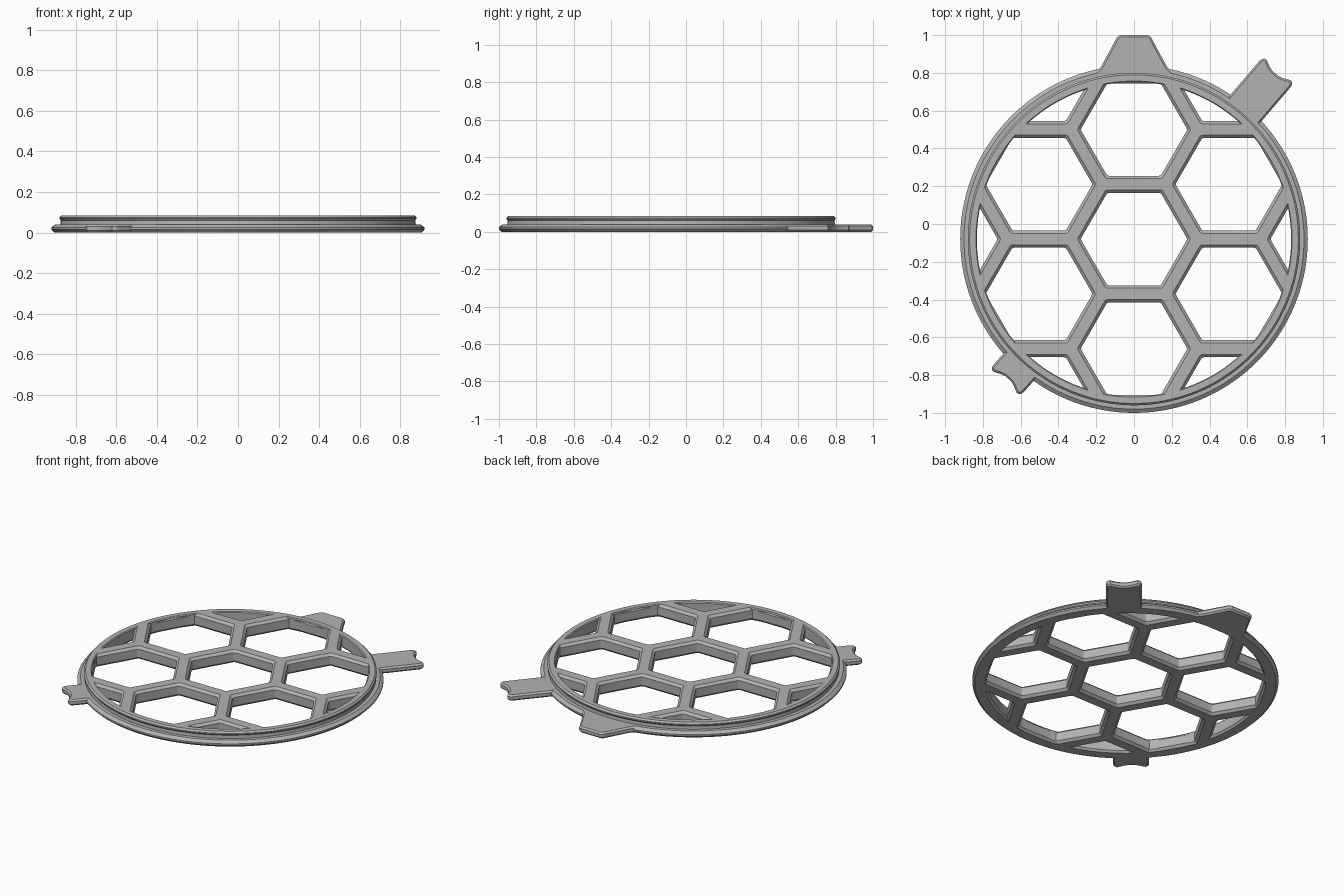
import bpy, bmesh, math
from mathutils import Vector

if "Cube" in bpy.data.objects:
    bpy.data.objects.remove(bpy.data.objects["Cube"])

CENTER = Vector((0, -0.08))   # centre of the disc; the tabs reach out from it
PITCH = 0.58                  # spacing of the honeycomb
APOTHEM = 0.245
HOLE_RADIUS = 0.832           # inside of the rim
HEIGHT = 0.085
LIP = 0.04
SEGMENTS = 144

grey = bpy.data.materials.new("satin grey")
grey.use_nodes = True
colour = (0.45, 0.45, 0.45, 1)
grey.diffuse_color = colour
grey.node_tree.nodes["Principled BSDF"].inputs["Base Color"].default_value = colour


def circle(radius):
    return [CENTER + Vector((math.cos(a), math.sin(a))) * radius
            for a in (math.tau * i / SEGMENTS for i in range(SEGMENTS))]


def hexagon(middle, apothem):
    """Hexagon with flat top and softly rounded corners."""
    points = []
    fillet = 0.02
    core = (apothem - fillet) / math.cos(math.pi / 6)
    for i in range(6):
        a = i * math.pi / 3
        corner = middle + Vector((math.cos(a), math.sin(a))) * core
        for step in (-1, -0.33, 0.33, 1):
            b = a + step * math.pi / 6
            points.append(corner + Vector((math.cos(b), math.sin(b))) * fillet)
    return points


def loft(bm, layers):
    """Closed solid through stacked outlines given as (z, points)."""
    rings = [[bm.verts.new((p.x, p.y, z)) for p in points] for z, points in layers]
    n = len(rings[0])
    for low, high in zip(rings, rings[1:]):
        for i in range(n):
            j = (i + 1) % n
            bm.faces.new((low[i], low[j], high[j], high[i]))
    bm.faces.new(rings[0][::-1])
    bm.faces.new(rings[-1])


def make_object(name, bm):
    bmesh.ops.recalc_face_normals(bm, faces=bm.faces)
    mesh = bpy.data.meshes.new(name)
    bm.to_mesh(mesh)
    bm.free()
    mesh.materials.append(grey)
    obj = bpy.data.objects.new(name, mesh)
    bpy.context.collection.objects.link(obj)
    return obj


def activate(obj):
    bpy.ops.object.select_all(action='DESELECT')
    obj.select_set(True)
    bpy.context.view_layer.objects.active = obj


def boolean(obj, cutter, operation):
    mod = obj.modifiers.new("Boolean", 'BOOLEAN')
    mod.operation = operation
    mod.solver = 'EXACT'
    mod.object = cutter
    activate(obj)
    bpy.ops.object.modifier_apply(modifier=mod.name)
    bpy.data.objects.remove(cutter)


def smooth(obj):
    activate(obj)
    bpy.ops.object.shade_smooth_by_angle(angle=math.radians(25))


# Disc with a chamfered lip and a raised rim
bm = bmesh.new()
rim = [(0, 0.905), (0.015, 0.92), (0.025, 0.92), (LIP, 0.9), (LIP, 0.876),
       (0.06, 0.874), (0.068, 0.88), (0.075, 0.88), (HEIGHT, 0.87)]
loft(bm, [(z, circle(r)) for z, r in rim])
grille = make_object("honeycomb_grille", bm)

# Opening profile: height and outward flare, chamfered above and below
flare = [(-0.01, 0.025), (0.015, 0), (0.07, 0), (HEIGHT + 0.01, 0.025)]

# Hexagonal openings: the centre and two rings, trimmed by the rim
bm = bmesh.new()
middles = [CENTER.copy()]
for i in range(6):
    a = math.radians(30 + 60 * i)
    middles.append(CENTER + Vector((math.cos(a), math.sin(a))) * PITCH)
    a += math.radians(30)
    middles.append(CENTER + Vector((math.cos(a), math.sin(a))) * PITCH * math.sqrt(3))
for middle in middles:
    loft(bm, [(z, hexagon(middle, APOTHEM + d)) for z, d in flare])
openings = make_object("opening_cutter", bm)

bm = bmesh.new()
bounds = [(z * 1.2 - 0.005, HOLE_RADIUS + d) for z, d in flare]
loft(bm, [(z, circle(r)) for z, r in bounds])
boolean(openings, make_object("rim_cutter", bm), 'INTERSECT')
boolean(grille, openings, 'DIFFERENCE')
smooth(grille)


def tab(name, half, angle):
    """Flat chamfered tab; half is one side as (distance out, sideways)."""
    outline = half + [(u, -v) for u, v in reversed(half)]
    out = Vector((math.cos(angle), math.sin(angle)))
    side = Vector((-out.y, out.x))
    points = [CENTER + out * u + side * v for u, v in outline]
    bm = bmesh.new()
    loft(bm, [(0, points), (LIP, points)])
    obj = make_object(name, bm)
    bevel = obj.modifiers.new("Chamfer", 'BEVEL')
    bevel.width = 0.01
    bevel.segments = 1
    bevel.limit_method = 'ANGLE'
    bevel.angle_limit = math.radians(60)
    activate(obj)
    bpy.ops.object.modifier_apply(modifier=bevel.name)
    smooth(obj)


def notched(tip):
    """Straight tab with two rounded ears and a shallow notch."""
    return [(0.86, 0.108), (tip - 0.028, 0.108), (tip - 0.012, 0.104),
            (tip - 0.002, 0.094), (tip, 0.083), (tip - 0.006, 0.07),
            (tip - 0.018, 0.045), (tip - 0.025, 0.02)]


# Tapered tab at the back, two notched tabs on the diagonal
wedge = [(0.855, 0.2), (0.885, 0.205), (0.897, 0.188), (0.915, 0.173),
         (1.05, 0.1), (1.07, 0.09), (1.08, 0.075)]
tab("back_tab", wedge, math.radians(90))
tab("long_notched_tab", notched(1.178), math.radians(49.5))
tab("short_notched_tab", notched(1.02), math.radians(228))
